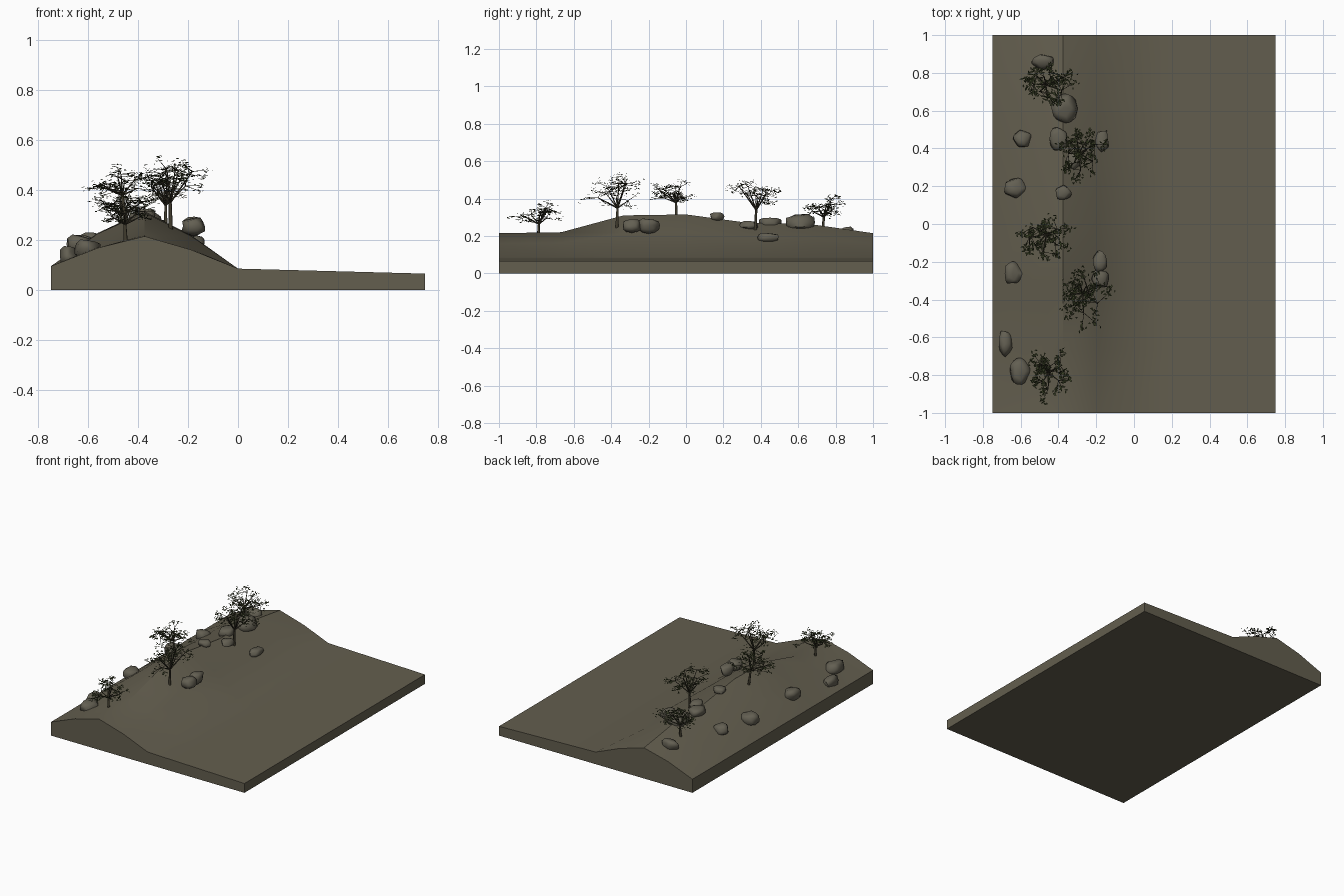
import bpy, bmesh, math, random
from mathutils import Vector, Matrix

random.seed(4)
cube = bpy.data.objects.get("Cube")
if cube:
    bpy.data.objects.remove(cube)


def material(name, rgb):
    m = bpy.data.materials.new(name)
    m.use_nodes = True
    m.diffuse_color = (*rgb, 1)
    m.node_tree.nodes["Principled BSDF"].inputs["Base Color"].default_value = (*rgb, 1)
    return m


EARTH = material("dry earth", (0.125, 0.112, 0.077))
STONE = material("stone", (0.125, 0.115, 0.085))
BARK = material("bark", (0.05, 0.043, 0.026))
LEAF = material("dark leaf", (0.036, 0.046, 0.016))


def finish(bm, name, mats, angle=None):
    mesh = bpy.data.meshes.new(name)
    bm.to_mesh(mesh)
    bm.free()
    for m in mats:
        mesh.materials.append(m)
    obj = bpy.data.objects.new(name, mesh)
    bpy.context.collection.objects.link(obj)
    if angle:
        bpy.ops.object.select_all(action='DESELECT')
        obj.select_set(True)
        bpy.context.view_layer.objects.active = obj
        bpy.ops.object.shade_smooth_by_angle(angle=math.radians(angle))
    return obj


# Ground: coarse grid, ridge profile across x scaled by crest height along y
COLS, ROWS = 8, 6
BASE = [0.095, 0.093, 0.09, 0.088, 0.085, 0.08, 0.075, 0.07, 0.065]
BUMP = [0, 0.6, 1, 0.58, 0, 0, 0, 0, 0]
CREST = [0.215, 0.22, 0.31, 0.315, 0.27, 0.263, 0.215]


def node_height(i, j):
    return BASE[i] + BUMP[i] * (CREST[j] - BASE[2])


def ground(x, y):
    u = (x + 0.75) / 1.5 * COLS
    v = (y + 1) / 2 * ROWS
    i, j = min(int(u), COLS - 1), min(int(v), ROWS - 1)
    u, v = u - i, v - j
    low = node_height(i, j) * (1 - u) + node_height(i + 1, j) * u
    high = node_height(i, j + 1) * (1 - u) + node_height(i + 1, j + 1) * u
    return low * (1 - v) + high * v


bm = bmesh.new()
grid = [[bm.verts.new((-0.75 + 1.5 * i / COLS, -1 + 2 * j / ROWS, node_height(i, j)))
         for i in range(COLS + 1)] for j in range(ROWS + 1)]
for j in range(ROWS):
    for i in range(COLS):
        bm.faces.new((grid[j][i], grid[j][i + 1], grid[j + 1][i + 1], grid[j + 1][i]))
rim = ([grid[0][i] for i in range(COLS)] + [grid[j][COLS] for j in range(ROWS)]
       + [grid[ROWS][i] for i in range(COLS, 0, -1)] + [grid[j][0] for j in range(ROWS, 0, -1)])
foot = [bm.verts.new((v.co.x, v.co.y, 0)) for v in rim]
for k in range(len(rim)):
    n = (k + 1) % len(rim)
    bm.faces.new((rim[n], rim[k], foot[k], foot[n]))
bm.faces.new(foot[::-1])
finish(bm, "ground", [EARTH], 35)


# Boulders: round stones with a few chiselled sides
def boulder(name, x, y, sx, sy, sz, lift=0.012):
    bm = bmesh.new()
    bmesh.ops.create_icosphere(bm, subdivisions=2, radius=1)
    cuts = []
    turn = random.random() * 6
    for k in range(5):
        a = turn + k * math.tau / 5 + random.uniform(-0.25, 0.25)
        cuts.append(Vector((math.cos(a), math.sin(a), random.uniform(-0.2, 0.35))).normalized())
    cuts.append(Vector((random.uniform(-0.3, 0.3), random.uniform(-0.3, 0.3), 1)).normalized())
    for v in bm.verts:
        v.co *= 1.12
        for d in cuts:
            over = v.co.dot(d) - 0.82
            if over > 0:
                v.co -= d * over
        v.co = Vector((v.co.x * sx / 2, v.co.y * sy / 2, v.co.z * sz / 2))
        v.co += Vector((x, y, ground(x, y) + lift))
    finish(bm, name, [STONE], 60)


boulders = [
    (-0.48, 0.86, 0.13, 0.08, 0.07), (-0.37, 0.61, 0.15, 0.16, 0.09),
    (-0.59, 0.45, 0.1, 0.1, 0.07), (-0.4, 0.45, 0.11, 0.13, 0.06),
    (-0.17, 0.44, 0.08, 0.12, 0.05), (-0.63, 0.19, 0.13, 0.11, 0.08),
    (-0.375, 0.165, 0.09, 0.08, 0.045), (-0.64, -0.26, 0.1, 0.13, 0.08),
    (-0.18, -0.2, 0.08, 0.12, 0.08), (-0.18, -0.29, 0.1, 0.11, 0.07),
    (-0.68, -0.63, 0.08, 0.14, 0.08), (-0.605, -0.78, 0.11, 0.16, 0.08),
    (-0.32, 0.34, 0.08, 0.1, 0.045)]
for k, b in enumerate(boulders):
    boulder(f"boulder_{k + 1}", *b, lift=0.045 if -0.3 < b[1] < -0.1 and b[0] > -0.3 else 0.012)


# Trees: tapered limbs splitting into twigs, with small leaf blades at the tips
def limb(bm, a, b, r1, r2, sides=5):
    d = b - a
    m = Matrix.Translation((a + b) / 2) @ d.to_track_quat('Z', 'Y').to_matrix().to_4x4()
    bmesh.ops.create_cone(bm, cap_ends=False, segments=sides, radius1=r1, radius2=r2,
                          depth=d.length, matrix=m)


def leaf(bm, p, size):
    a = random.random() * math.tau
    along = Vector((math.cos(a), math.sin(a), random.uniform(-0.4, 0.4))) * size
    side = Vector((-math.sin(a), math.cos(a), random.uniform(-0.5, 0.5))) * size * 0.45
    bm.faces.new([bm.verts.new(p + o) for o in (-along, side, along, -side)])


def spread():
    return Vector([random.gauss(0, 1) for _ in range(3)]).normalized()


def tree(name, base, centre, radii, low, top):
    wood, leaves = bmesh.new(), bmesh.new()
    root = Vector((*base, ground(*base) - 0.015))
    mid = Vector((*centre, (low + top) / 2))
    size = Vector((*radii, (top - low) / 2))
    fork = Vector((*base, root.z)).lerp(Vector((*centre, low)), 0.35)
    fork.z = root.z + (low - root.z) * 0.9 + 0.02
    limb(wood, root, fork, 0.009, 0.006, 6)
    for k in range(9):
        a = k * 2.4
        reach = 0.25 + 0.4 * (k % 3) / 2
        end = mid + Vector((math.cos(a) * reach * size.x, math.sin(a) * reach * size.y,
                            random.uniform(-0.5, 0.55) * size.z))
        limb(wood, fork, end, 0.0045, 0.002, 4)
        for _ in range(4):
            s = spread() * random.uniform(0.35, 0.55)
            tip = end + Vector((s.x * size.x, s.y * size.y, s.z * size.z))
            limb(wood, end, tip, 0.002, 0.001, 3)
            for _ in range(11):
                s = spread() * random.uniform(0.02, 0.25)
                p = tip + Vector((s.x * size.x, s.y * size.y, s.z * size.z))
                leaf(leaves, p, random.uniform(0.007, 0.011))
    finish(wood, name + "_branches", [BARK], 60)
    finish(leaves, name + "_leaves", [LEAF])


tree("front_tree", (-0.45, -0.79), (-0.46, -0.78), (0.11, 0.14), 0.25, 0.38)
tree("tall_front_tree", (-0.27, -0.37), (-0.275, -0.36), (0.15, 0.17), 0.34, 0.53)
tree("ridge_tree", (-0.45, -0.05), (-0.49, -0.06), (0.14, 0.14), 0.37, 0.5)
tree("tall_back_tree", (-0.29, 0.37), (-0.29, 0.385), (0.13, 0.155), 0.33, 0.52)
tree("back_tree", (-0.47, 0.73), (-0.465, 0.75), (0.15, 0.12), 0.29, 0.43)
